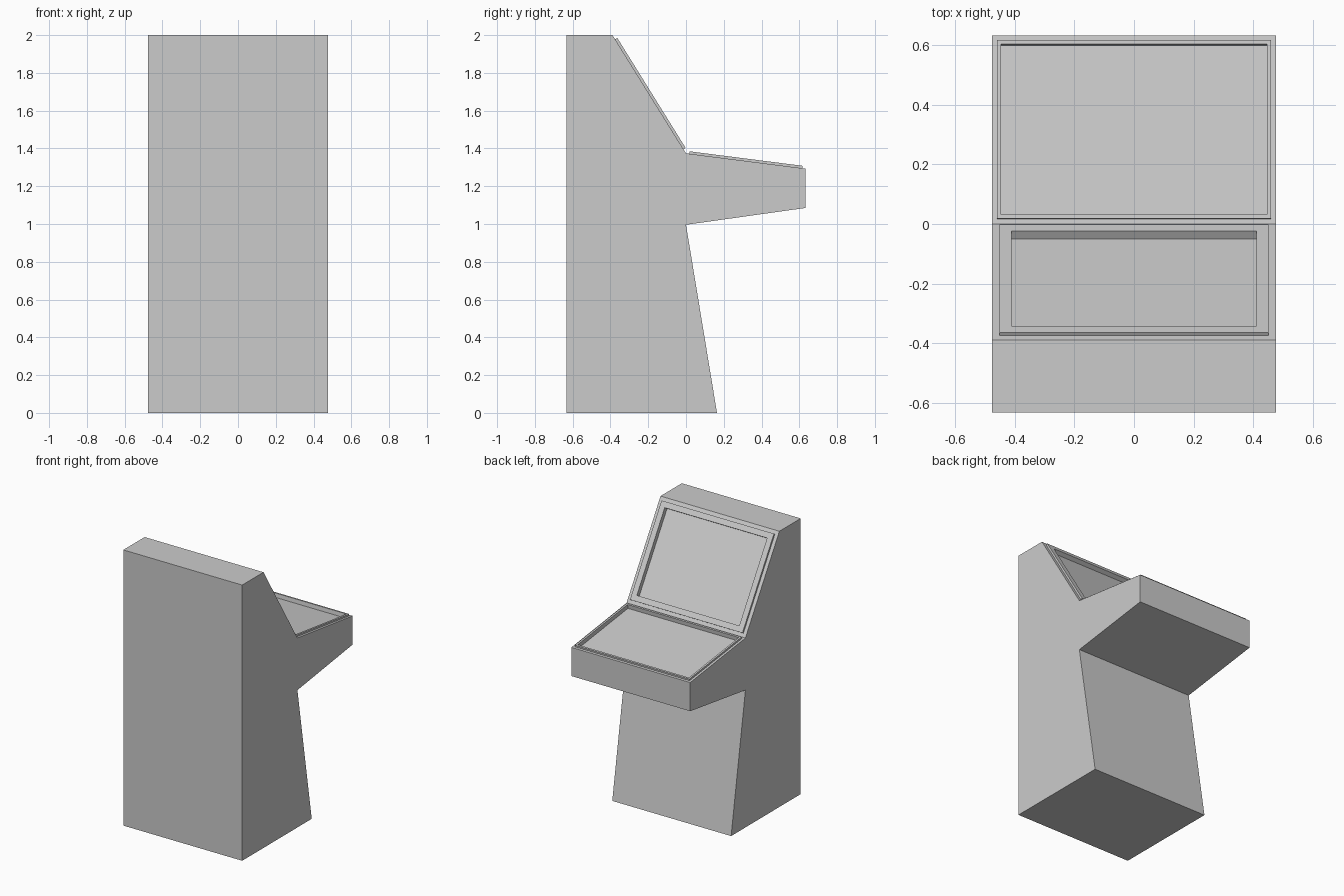
import bpy, bmesh

if "Cube" in bpy.data.objects:
    bpy.data.objects.remove(bpy.data.objects["Cube"])

HALF_W = 0.477

# Side profile (y, z), counter-clockwise seen from +x
PROFILE = [(-0.633, 0), (0.164, 0), (0, 0.996), (0.633, 1.085),
           (0.633, 1.293), (0, 1.374), (-0.389, 2), (-0.633, 2)]


def framed_recess(bm, face, margin, raise_h, rim, depth):
    """Raise a bordered panel on a face, then sink its middle."""
    for thickness, height in ((margin, 0), (0, raise_h), (rim, 0), (0, -depth)):
        bm.normal_update()
        bmesh.ops.inset_individual(bm, faces=[face], thickness=thickness,
                                   depth=height, use_even_offset=True)


bm = bmesh.new()

# Cabinet body: two side caps joined by one strip per profile edge
right = [bm.verts.new((HALF_W, y, z)) for y, z in PROFILE]
left = [bm.verts.new((-HALF_W, y, z)) for y, z in PROFILE]
bm.faces.new(right)
bm.faces.new(left[::-1])
strips = []
for i in range(len(PROFILE)):
    j = (i + 1) % len(PROFILE)
    strips.append(bm.faces.new((right[j], right[i], left[i], left[j])))
bmesh.ops.recalc_face_normals(bm, faces=bm.faces[:])

# Control deck (shallow slope) and screen bezel (steep slope)
framed_recess(bm, strips[4], 0.017, 0.013, 0.014, 0.03)
framed_recess(bm, strips[5], 0.026, 0.0135, 0.040, 0.032)

mesh = bpy.data.meshes.new("arcade_cabinet")
bm.to_mesh(mesh)
bm.free()
cabinet = bpy.data.objects.new("arcade_cabinet", mesh)
bpy.context.collection.objects.link(cabinet)
